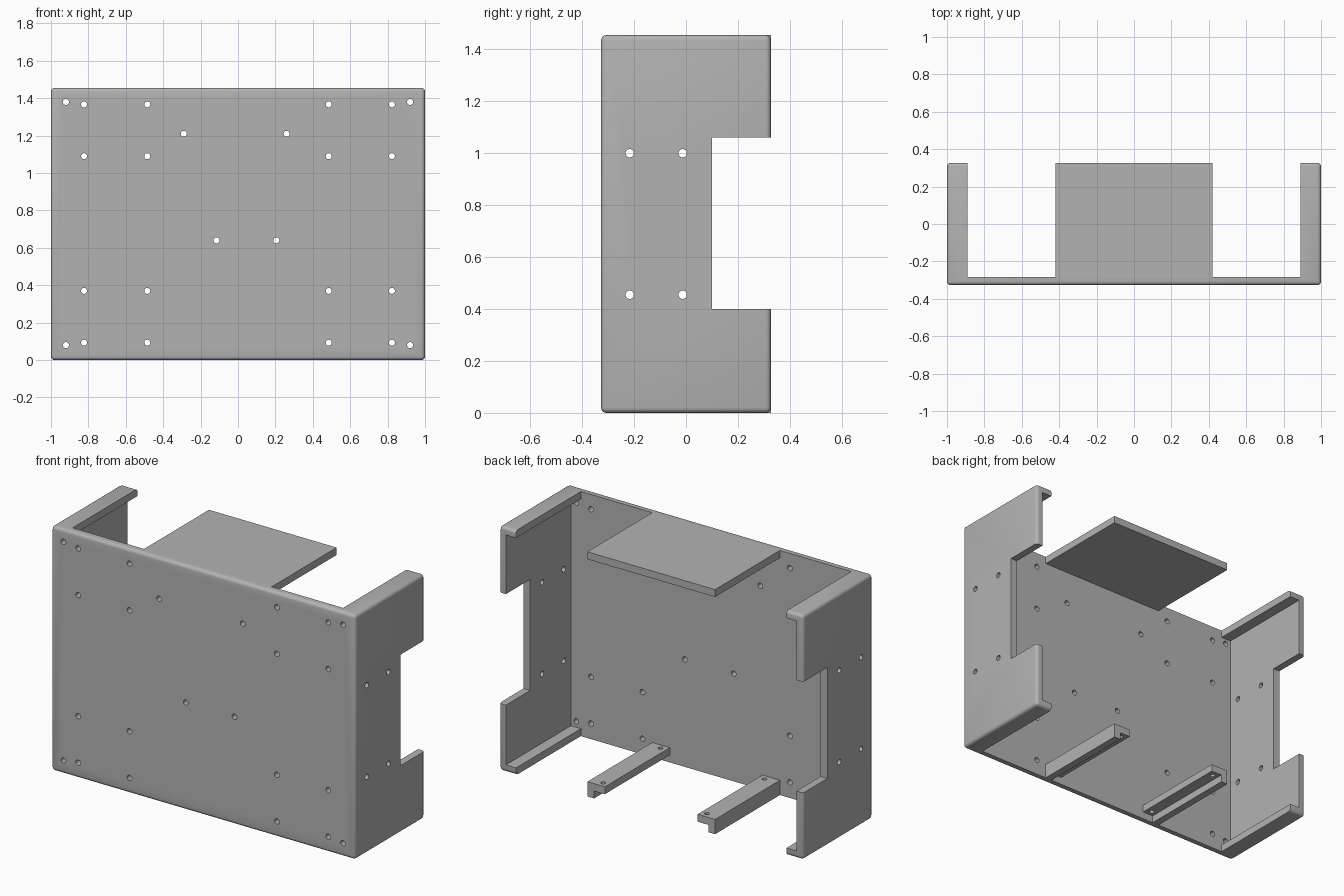
import bpy, bmesh
from mathutils import Matrix, Vector

if "Cube" in bpy.data.objects:
    bpy.data.objects.remove(bpy.data.objects["Cube"])

grey = bpy.data.materials.new("plain grey")
grey.diffuse_color = (0.45, 0.45, 0.45, 1)
grey.use_nodes = True
grey.node_tree.nodes["Principled BSDF"].inputs["Base Color"].default_value = grey.diffuse_color

X, Y0, Y1, H, T = 1.0, -0.327, 0.327, 1.455, 0.044   # outer size and sheet thickness
YI = Y0 + T                                          # inner face of the front panel


def add_box(bm, x, y, z):
    m = Matrix.Translation(((x[0] + x[1]) / 2, (y[0] + y[1]) / 2, (z[0] + z[1]) / 2))
    m = m @ Matrix.Diagonal((x[1] - x[0], y[1] - y[0], z[1] - z[0], 1))
    bmesh.ops.create_cube(bm, size=1, matrix=m)


def add_rod(bm, centre, axis, length, r=0.016):
    rot = Vector(axis).to_track_quat('Z', 'Y').to_matrix().to_4x4()
    bmesh.ops.create_cone(bm, cap_ends=True, segments=24, radius1=r, radius2=r,
                          depth=length, matrix=Matrix.Translation(centre) @ rot)


def to_object(bm, name):
    me = bpy.data.meshes.new(name)
    bm.to_mesh(me)
    bm.free()
    me.materials.append(grey)
    ob = bpy.data.objects.new(name, me)
    bpy.context.collection.objects.link(ob)
    return ob


def activate(ob):
    bpy.ops.object.select_all(action='DESELECT')
    ob.select_set(True)
    bpy.context.view_layer.objects.active = ob


def cut(ob, bm):
    cutter = to_object(bm, "cutter")
    cutter.hide_render = True
    mod = ob.modifiers.new("cut", 'BOOLEAN')
    mod.operation, mod.solver, mod.object = 'DIFFERENCE', 'EXACT', cutter
    activate(ob)
    bpy.ops.object.modifier_apply(modifier=mod.name)
    bpy.data.objects.remove(cutter)


# Housing: rounded box
bm = bmesh.new()
add_box(bm, (-X, X), (Y0, Y1), (0, H))
bmesh.ops.bevel(bm, geom=bm.edges[:], offset=0.02, segments=4, profile=0.5, affect='EDGES')
housing = to_object(bm, "housing")

# Hollow interior, then open the top and bottom leaving narrow lips
bm = bmesh.new()
add_box(bm, (-X + T, X - T), (YI, 1), (T, H - T))
cut(housing, bm)
bm = bmesh.new()
add_box(bm, (-0.89, 0.89), (YI, 1), (-1, 3))
cut(housing, bm)

# Rear notches in both side walls
bm = bmesh.new()
add_box(bm, (-2, 2), (0.10, 1), (0.4, 1.06))
cut(housing, bm)

# Screw holes in the front panel and side walls
bm = bmesh.new()
front = [(-0.29, 1.21), (0.26, 1.21), (-0.115, 0.64), (0.205, 0.64)]
for s in (-1, 1):
    front += [(s * 0.92, z) for z in (0.08, 1.38)]
    front += [(s * x, z) for x in (0.485, 0.823) for z in (0.093, 0.37, 1.09, 1.367)]
    for y in (-0.217, -0.013):
        for z in (0.455, 1.0):
            add_rod(bm, (s * 0.98, y, z), (1, 0, 0), 0.2)
for x, z in front:
    add_rod(bm, (x, Y0 + T / 2, z), (0, 1, 0), 0.12)
cut(housing, bm)
activate(housing)
bpy.ops.object.shade_smooth_by_angle(angle=0.6)

# Top shelf
bm = bmesh.new()
add_box(bm, (-0.42, 0.42), (YI, Y1), (H - T, H))
to_object(bm, "top_shelf")

# Angle-section support arms with two screw holes each
for s, side in ((-1, "left"), (1, "right")):
    bm = bmesh.new()
    prof = [(0.42, 0), (0.42, 0.088), (0.305, 0.088), (0.305, T), (0.42 - T, T), (0.42 - T, 0)]
    face = bm.faces.new([bm.verts.new((s * x, YI, z)) for x, z in prof])
    ext = bmesh.ops.extrude_face_region(bm, geom=[face])
    bmesh.ops.translate(bm, vec=(0, Y1 - YI, 0),
                        verts=[v for v in ext["geom"] if isinstance(v, bmesh.types.BMVert)])
    bmesh.ops.recalc_face_normals(bm, faces=bm.faces[:])
    arm = to_object(bm, side + "_support_arm")
    bm = bmesh.new()
    for y in (-0.25, 0.29):
        add_rod(bm, (s * 0.342, y, 0.066), (0, 0, 1), 0.1, 0.014)
    cut(arm, bm)
    activate(arm)
    bpy.ops.object.shade_smooth_by_angle(angle=0.6)
